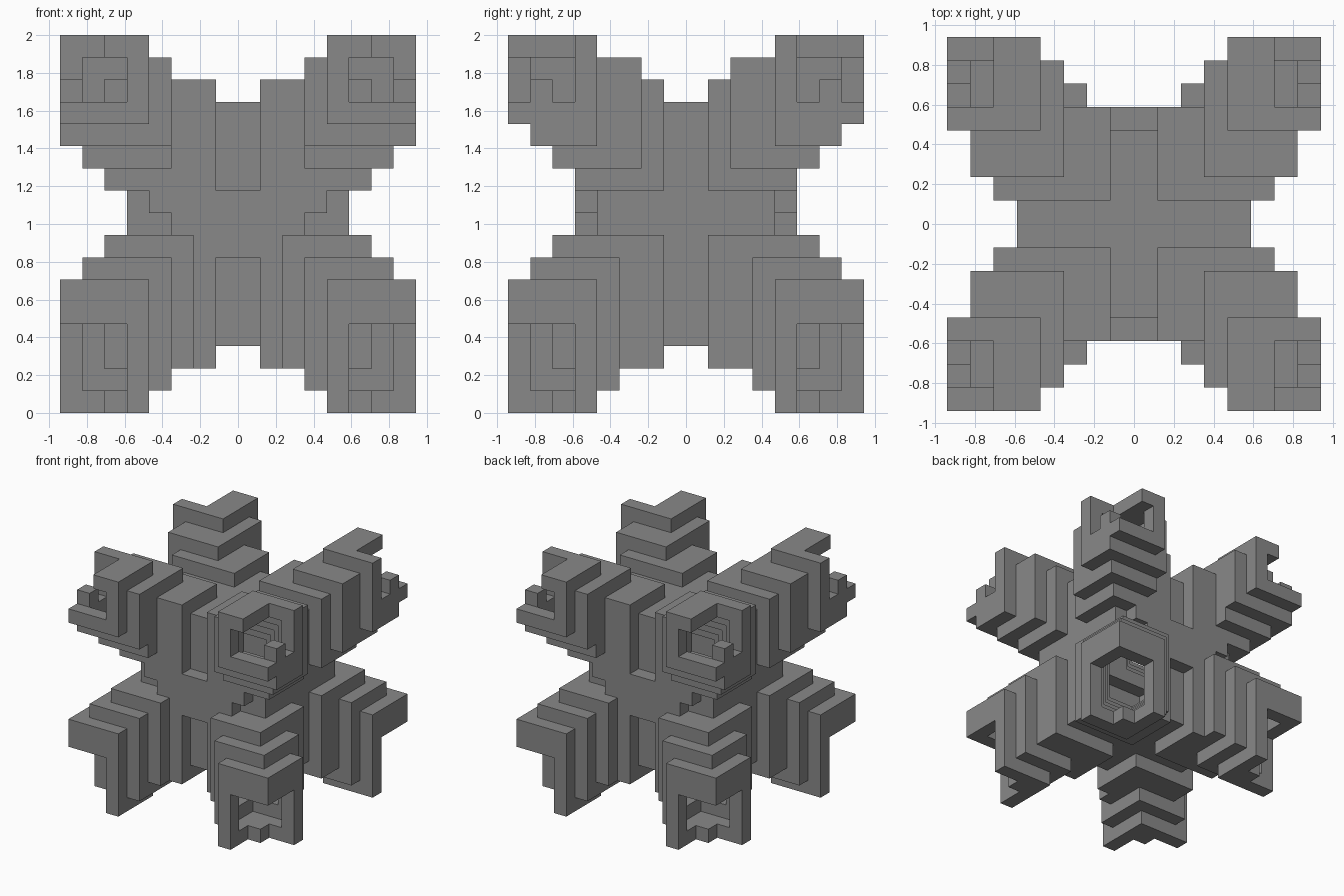
import bpy
import bmesh
import math
from mathutils import Vector

cube = bpy.data.objects.get("Cube")
if cube:
    bpy.data.objects.remove(cube, do_unlink=True)

UNIT = 2 / 17  # edge of one building block

grey = bpy.data.materials.new("stone_grey")
grey.use_nodes = True
grey.diffuse_color = (0.25, 0.25, 0.25, 1)
bsdf = next(n for n in grey.node_tree.nodes if n.type == 'BSDF_PRINCIPLED')
bsdf.inputs["Base Color"].default_value = grey.diffuse_color
bsdf.inputs["Roughness"].default_value = 0.8


def box(x, y, z):
    """Blocks inside a box given by (start, end) on each axis."""
    return {(i, j, k) for i in range(*x) for j in range(*y) for k in range(*z)}


# Core of one quarter: tall block plus a wider waist with notched corners
core = box((0, 5), (0, 4), (3, 14)) | box((0, 5), (0, 5), (7, 10))
core -= box((3, 5), (4, 5), (8, 9)) | box((4, 5), (4, 5), (9, 10))

# Lower arm: three stepped sleeves
lower = box((4, 8), (4, 8), (0, 6))
lower |= box((3, 7), (3, 7), (1, 7))
lower |= box((2, 6), (1, 6), (2, 8)) | box((1, 6), (1, 5), (2, 8))

# Upper arm: three stepped sleeves with a cut lower lip
upper = box((4, 8), (4, 8), (13, 17)) | box((4, 8), (4, 7), (12, 13))
upper |= box((3, 7), (2, 7), (12, 16)) | box((3, 7), (2, 6), (11, 12))
upper |= box((1, 6), (1, 5), (10, 15))

# Diagonal tunnels stepping from each arm tip to the middle
tunnel = set()
for n in range(6):
    side = (5 - n, 8 - n)
    shallow = (5 - n, 8 - n - (n > 1))
    tunnel |= box(side, side, (n, 4 + n))
    tunnel |= box(side, shallow, (14 - n, 17 - n))
core -= tunnel
lower -= tunnel
upper -= tunnel

# Small blocks left standing inside the arm mouths
lower |= box((5, 6), (5, 6), (0, 1))
upper |= box((5, 6), (5, 8), (16, 17)) | box((7, 8), (6, 7), (14, 15))

lower -= core
upper -= core
solid = core | lower | upper


def build(name, cells):
    """Skin the outside of a quarter, then mirror it to all four sides."""
    bm = bmesh.new()
    for cell in sorted(cells):
        for axis in range(3):
            for step in (-1, 1):
                near = list(cell)
                near[axis] += step
                inner_cut = axis < 2 and near[axis] < 0
                if tuple(near) in solid or inner_cut:
                    continue
                u, v = (axis + 1) % 3, (axis + 2) % 3
                corners = []
                for a, b in ((0, 0), (1, 0), (1, 1), (0, 1)):
                    p = Vector(cell)
                    p[axis] += step > 0
                    p[u] += a
                    p[v] += b
                    corners.append(bm.verts.new(p * UNIT))
                bm.faces.new(corners if step > 0 else corners[::-1])
    bmesh.ops.remove_doubles(bm, verts=bm.verts, dist=UNIT / 100)
    bmesh.ops.dissolve_limit(bm, angle_limit=math.radians(1),
                             verts=bm.verts, edges=bm.edges)
    mesh = bpy.data.meshes.new(name)
    bm.to_mesh(mesh)
    bm.free()
    mesh.materials.append(grey)
    obj = bpy.data.objects.new(name, mesh)
    bpy.context.collection.objects.link(obj)
    mirror = obj.modifiers.new("four_sides", 'MIRROR')
    mirror.use_axis = (True, True, False)
    mirror.use_clip = False
    mirror.merge_threshold = UNIT / 100


build("core", core)
build("lower_arms", lower)
build("upper_arms", upper)
